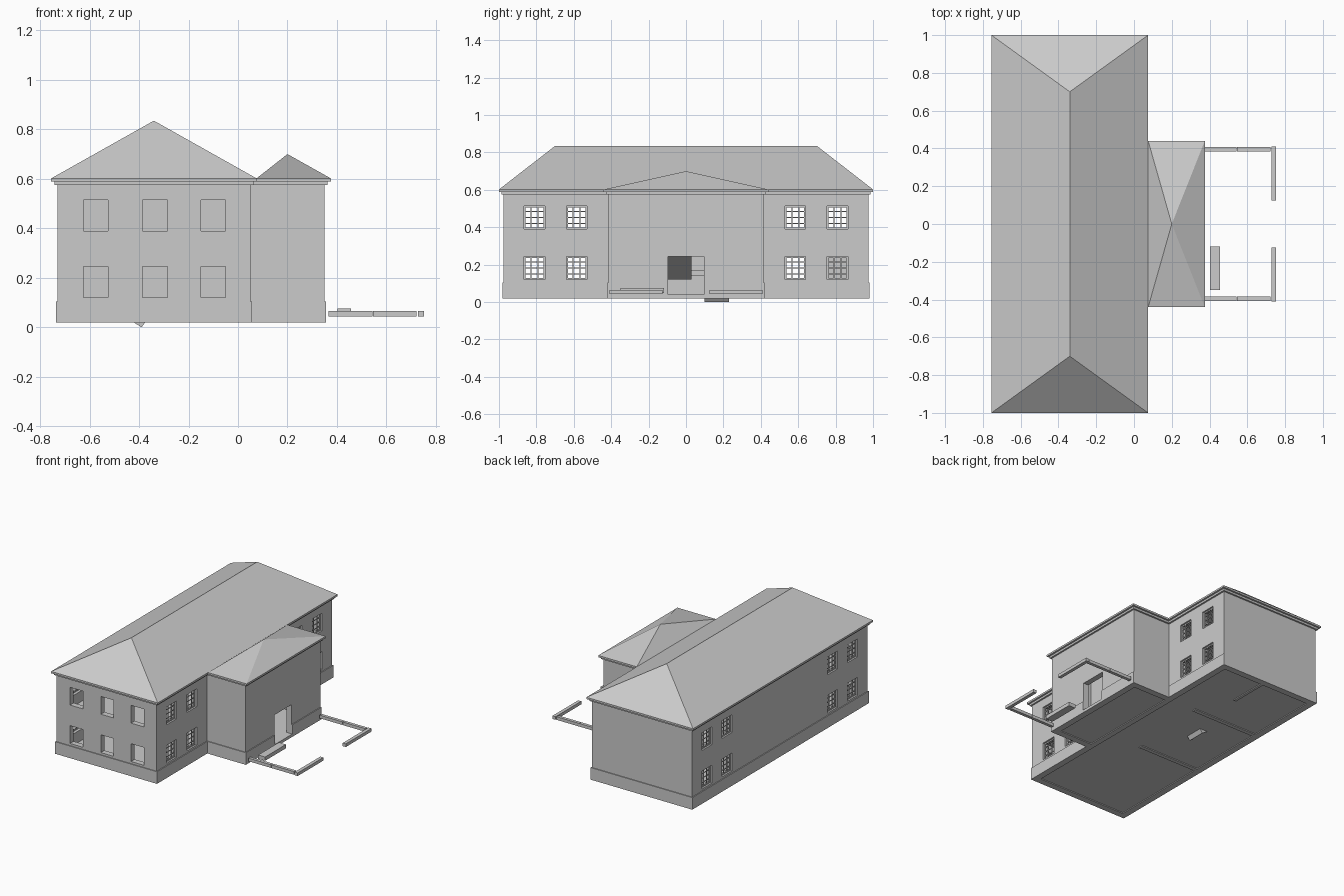
import bpy, bmesh
from mathutils import Matrix, Vector

if "Cube" in bpy.data.objects:
    bpy.data.objects.remove(bpy.data.objects["Cube"])

X0, X1, X2 = -0.73, 0.05, 0.35      # back wall, front wall, wing front
HY, WY = 0.975, 0.415               # half lengths of main block and wing
T = 0.04                            # wall thickness
WIN_Y = (-0.81, -0.585, 0.585, 0.81)
WIN_X = (-0.575, -0.335, -0.10)
WIN_Z = ((0.12, 0.245), (0.39, 0.515))


def finish(bm, name):
    bmesh.ops.recalc_face_normals(bm, faces=bm.faces)
    me = bpy.data.meshes.new(name)
    bm.to_mesh(me)
    bm.free()
    ob = bpy.data.objects.new(name, me)
    bpy.context.collection.objects.link(ob)
    return ob


def boxes(name, items):
    """Each item is (x0, x1, y0, y1, z0, z1)."""
    bm = bmesh.new()
    for a, b, c, d, e, f in items:
        m = Matrix.Translation(((a + b) / 2, (c + d) / 2, (e + f) / 2)) @ \
            Matrix.Diagonal((b - a, d - c, f - e, 1))
        bmesh.ops.create_cube(bm, size=1, matrix=m)
    return finish(bm, name)


def prism(name, pts, vec):
    bm = bmesh.new()
    face = bm.faces.new([bm.verts.new(p) for p in pts])
    ext = bmesh.ops.extrude_face_region(bm, geom=[face])
    vs = [g for g in ext["geom"] if isinstance(g, bmesh.types.BMVert)]
    bmesh.ops.translate(bm, verts=vs, vec=Vector(vec))
    return finish(bm, name)


def footprint(name, o, z0, z1):
    """T-shaped plan of the house, grown outwards by o."""
    a, b, c, h, w = X0 - o, X1 + o, X2 + o, HY + o, WY + o
    pts = [(a, -h), (b, -h), (b, -w), (c, -w), (c, w), (b, w), (b, h), (a, h)]
    return prism(name, [(x, y, z0) for x, y in pts], (0, 0, z1 - z0))


def cut(ob, cutter):
    m = ob.modifiers.new("cut", 'BOOLEAN')
    m.operation, m.solver, m.object = 'DIFFERENCE', 'EXACT', cutter
    bpy.context.view_layer.objects.active = ob
    bpy.ops.object.modifier_apply(modifier=m.name)


# cutters: rooms, windows and doorways
rooms = boxes("room_cutter", [
    (X0 + T, X1 - T, -HY + T, HY - T, -0.1, 0.8),
    (X1, X2 - T, -WY + T, WY - T, -0.1, 0.8)])
holes = [(-0.9, 0.2, y - 0.055, y + 0.055, a, b) for y in WIN_Y for a, b in WIN_Z]
holes += [(x - 0.05, x + 0.05, -1.1, -0.91, a, b) for x in WIN_X for a, b in WIN_Z]
holes += [(0.25, 0.45, -0.095, 0.095, 0.04, 0.245),
          (-0.02, 0.08, -0.1, 0.1, 0.04, 0.25)]
openings = boxes("opening_cutter", holes)

# plinth and walls
for name, o, z0, z1 in (("plinth", 0.006, 0.02, 0.105), ("walls", 0, 0.105, 0.575)):
    ob = footprint(name, o, z0, z1)
    cut(ob, rooms)
    cut(ob, openings)
for c in (rooms, openings):
    bpy.data.objects.remove(c)

# stepped cornice and ground floor
footprint("cornice_lower", 0.012, 0.575, 0.589)
footprint("cornice_upper", 0.025, 0.589, 0.602)
footprint("ground_floor", -0.02, 0.026, 0.04)


# hipped roofs
def hip(name, x0, x1, h, xr, r, z0, z1):
    bm = bmesh.new()
    for p in ((x0, -h, z0), (x1, -h, z0), (x1, h, z0), (x0, h, z0),
              (xr, -r, z1), (xr, r, z1)):
        bm.verts.new(p)
    bmesh.ops.convex_hull(bm, input=bm.verts)
    bmesh.ops.remove_doubles(bm, verts=bm.verts, dist=1e-5)
    bmesh.ops.dissolve_limit(bm, angle_limit=0.01, verts=bm.verts, edges=bm.edges)
    return finish(bm, name)


hip("main_roof", X0 - 0.025, X1 + 0.025, HY + 0.025, -0.34, 0.70, 0.602, 0.835)
hip("wing_roof", X1 + 0.025, X2 + 0.025, WY + 0.025, 0.20, 0.0, 0.602, 0.70)

# window frames with glazing bars
for i, y in enumerate(WIN_Y):
    for j, (a, b) in enumerate(WIN_Z):
        for side, x in (("back", X0 + 0.012), ("front", X1 - 0.02)):
            d, f, t = 0.008, 0.008, 0.0025
            l, r = y - 0.055, y + 0.055
            bars = [(x, x + d, l, l + f, a, b), (x, x + d, r - f, r, a, b),
                    (x, x + d, l + f, r - f, a, a + f),
                    (x, x + d, l + f, r - f, b - f, b)]
            for k in (1, 2):
                v = l + k * 0.11 / 3
                bars.append((x + .001, x + d - .001, v - t, v + t, a + f, b - f))
            for k in (1, 2, 3):
                v = a + k * (b - a) / 4
                bars.append((x + .002, x + d - .002, l + f, r - f, v - t, v + t))
            boxes(f"window_{side}_{i}_{j}", bars)

# upper floor, open over the stairwell, and inner walls
boxes("upper_floor", [
    (X0 + T, X1 - T, -HY + T, -0.18, 0.30, 0.315),
    (X0 + T, X1 - T, 0.38, HY - T, 0.30, 0.315),
    (-0.35, X1 - T, -0.18, 0.38, 0.30, 0.315)])
boxes("inner_walls", [
    (X0 + T, -0.22, -0.21, -0.18, 0.02, 0.575),
    (X0 + T, -0.18, 0.38, 0.41, 0.02, 0.575),
    (-0.315, -0.295, 0.66, HY - T, 0.02, 0.30)])

# staircase: two sloped flights and a landing
prism("lower_stair", [(-0.39, 0.10, 0.0), (-0.36, 0.10, 0.04),
                      (-0.58, 0.10, 0.17), (-0.58, 0.10, 0.12)], (0, 0.13, 0))
prism("upper_stair", [(-0.58, -0.10, 0.12), (-0.35, -0.10, 0.275),
                      (-0.35, -0.10, 0.315), (-0.58, -0.10, 0.17)], (0, 0.13, 0))
boxes("stair_landing", [(X0 + T, -0.58, -0.10, 0.23, 0.14, 0.17)])

# low kerbs around the forecourt and the entrance step
for side, s in (("left", -1), ("right", 1)):
    ya, yb = sorted((s * 0.385, s * 0.407))
    yc, yd = sorted((s * 0.125, s * 0.23))
    ye, yf = sorted((s * 0.23, s * 0.41))
    boxes(f"kerb_{side}", [(0.365, 0.543, ya, yb, 0.043, 0.065),
                           (0.546, 0.722, ya, yb, 0.043, 0.065),
                           (0.728, 0.752, yc, yd, 0.043, 0.065),
                           (0.728, 0.752, ye, yf, 0.043, 0.065)])
boxes("entrance_step", [(0.402, 0.456, -0.35, -0.118, 0.048, 0.075)])
